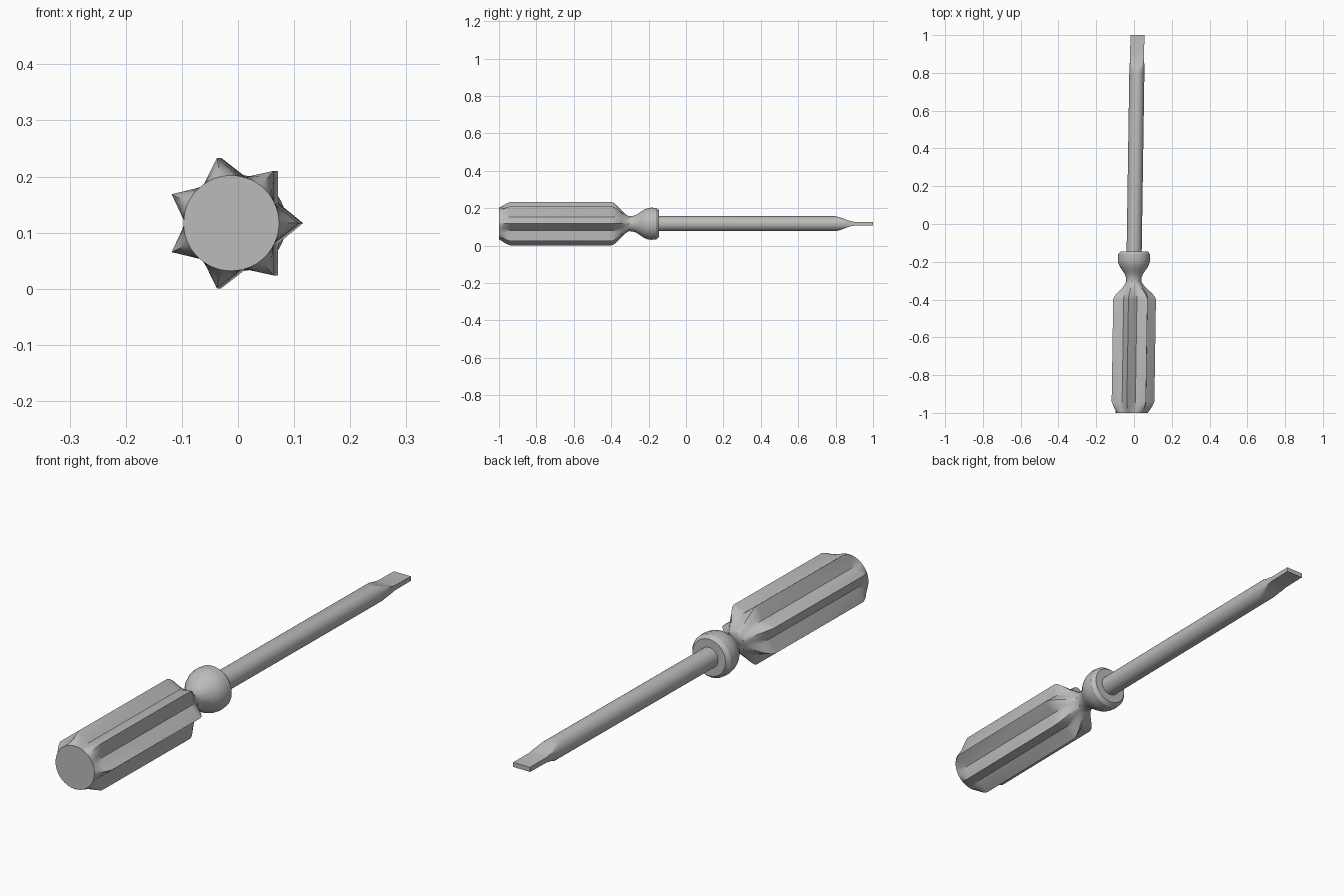
import bpy, bmesh, math
from mathutils import Vector

cube = bpy.data.objects.get("Cube")
if cube:
    bpy.data.objects.remove(cube, do_unlink=True)

AXIS_Z = 0.117
FINS = 7
STEPS = 8          # points per fin on the handle
STAR_TIP, STAR_VALLEY = 0.119, 0.083

grey = bpy.data.materials.new("plain grey")
grey.use_nodes = True
colour = (0.5, 0.5, 0.5, 1)
grey.diffuse_color = colour
grey.node_tree.nodes["Principled BSDF"].inputs["Base Color"].default_value = colour


def axis_x(y):
    """The tool lies very slightly turned about the vertical."""
    return 0.003 + 0.015 * y


def loft(name, rings):
    """Skin a list of (y, [(x, z), ...]) sections and cap both ends."""
    bm = bmesh.new()
    loops = [[bm.verts.new((axis_x(y) + x, y, AXIS_Z + z)) for x, z in pts]
             for y, pts in rings]
    n = len(loops[0])
    for a, b in zip(loops, loops[1:]):
        for i in range(n):
            j = (i + 1) % n
            bm.faces.new((a[i], a[j], b[j], b[i]))
    bm.faces.new(loops[0])
    bm.faces.new(loops[-1])
    bmesh.ops.recalc_face_normals(bm, faces=bm.faces[:])
    mesh = bpy.data.meshes.new(name)
    bm.to_mesh(mesh)
    bm.free()
    mesh.materials.append(grey)
    obj = bpy.data.objects.new(name, mesh)
    bpy.context.collection.objects.link(obj)
    bpy.ops.object.select_all(action='DESELECT')
    obj.select_set(True)
    bpy.context.view_layer.objects.active = obj
    bpy.ops.object.shade_smooth_by_angle(angle=math.radians(30))
    return obj


def handle_section(radius, star):
    """Circle blended towards a straight-sided star."""
    pts = []
    half = math.pi / FINS
    for i in range(FINS * STEPS):
        a = 2 * math.pi * i / (FINS * STEPS)
        k = round(a / (2 * half))
        tip = Vector((math.cos(2 * half * k), math.sin(2 * half * k))) * STAR_TIP
        side = 1 if a >= 2 * half * k else -1
        v = half * (2 * k + side)
        valley = Vector((math.cos(v), math.sin(v))) * STAR_VALLEY
        off = abs(a - 2 * half * k) / half
        p = tip.lerp(valley, off)
        c = Vector((math.cos(a), math.sin(a))) * radius
        pts.append(tuple(c.lerp(p, star)))
    return pts


def shaft_section(radius, half_width, half_height, sides=32):
    """Round bar with its sides and top planed flat."""
    pts = []
    for i in range(sides):
        a = 2 * math.pi * i / sides
        x, z = radius * math.cos(a), radius * math.sin(a)
        pts.append((max(-half_width, min(half_width, x)),
                    max(-half_height, min(half_height, z))))
    return pts


# Fluted grip, narrow neck and collar: (y, radius, star amount)
handle_profile = [
    (-1.0, 0.085, 0), (-0.985, 0.085, 0.3), (-0.965, 0.085, 0.68), (-0.94, 0.085, 1),
    (-0.40, 0.085, 1), (-0.385, 0.075, 0.88), (-0.365, 0.062, 0.6), (-0.345, 0.051, 0.33),
    (-0.325, 0.044, 0.12), (-0.305, 0.04, 0), (-0.285, 0.041, 0), (-0.265, 0.048, 0),
    (-0.245, 0.062, 0), (-0.225, 0.075, 0), (-0.205, 0.083, 0), (-0.185, 0.086, 0),
    (-0.16, 0.084, 0), (-0.145, 0.072, 0),
]
loft("handle", [(y, handle_section(r, s)) for y, r, s in handle_profile])

# Shaft with a flat blade: (y, half height)
shaft_profile = [(-0.16, 0.04), (0.80, 0.04), (0.82, 0.035), (0.84, 0.028),
                 (0.86, 0.02), (0.88, 0.014), (0.90, 0.01), (1.0, 0.009)]
loft("shaft_and_blade",
     [(y, shaft_section(0.04, 0.04 if y < 0.85 else 0.037, h)) for y, h in shaft_profile])
